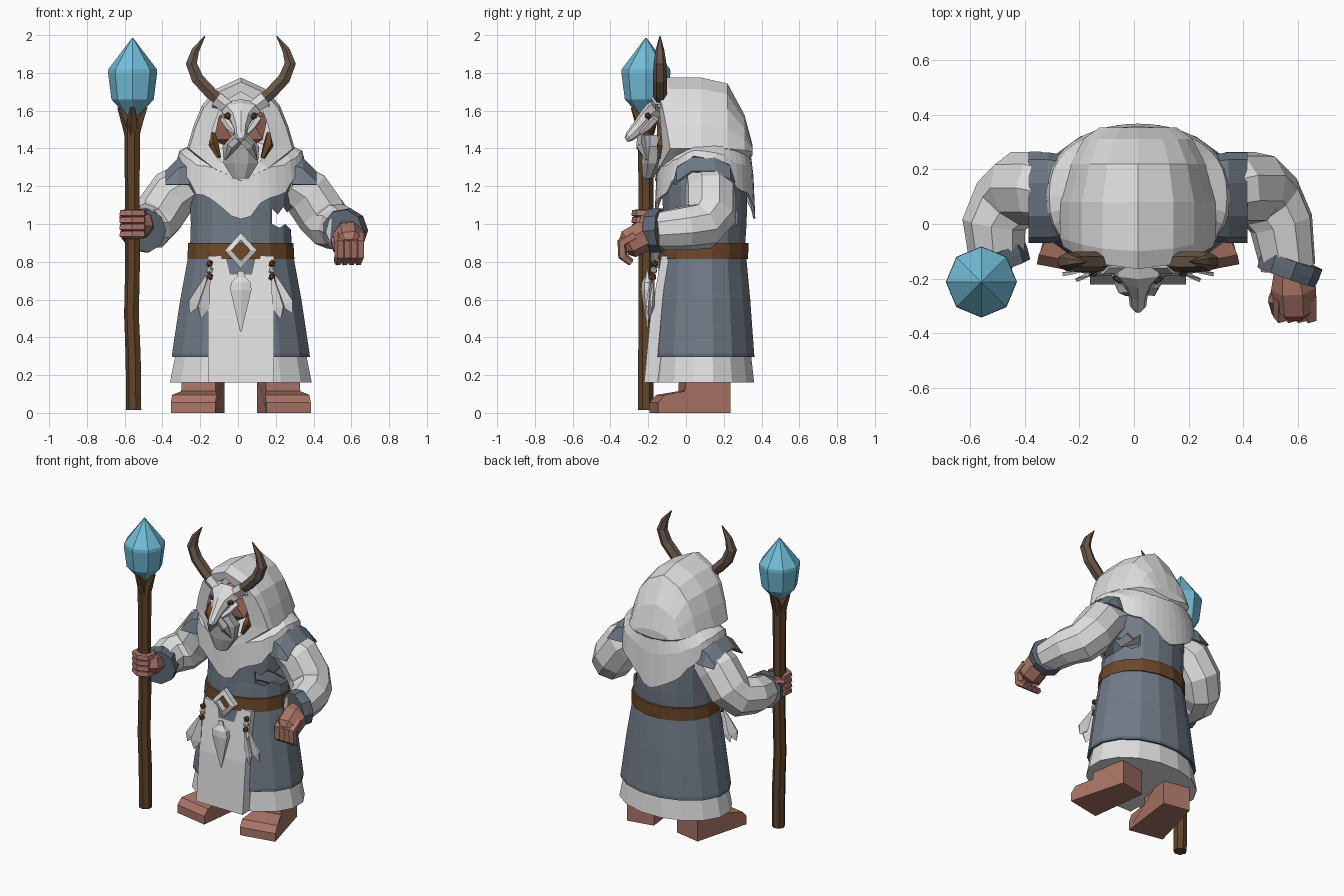
import bpy, bmesh, math, random
from mathutils import Vector, Matrix

random.seed(4)
cube = bpy.data.objects.get("Cube")
if cube:
    bpy.data.objects.remove(cube)

CX, CY = 0.015, 0.09          # body axis
SIDES = (("left", 1), ("right", -1))


def paint(name, *rgb):
    m = bpy.data.materials.new(name)
    m.use_nodes = True
    m.diffuse_color = (*rgb, 1)
    m.node_tree.nodes["Principled BSDF"].inputs["Base Color"].default_value = (*rgb, 1)
    return m


WHITE = paint("pale cloth", 0.74, 0.74, 0.75)
SLATE = paint("slate cloth", 0.165, 0.2, 0.245)
DARK = paint("dark slate trim", 0.115, 0.145, 0.18)
WOOD = paint("staff wood", 0.115, 0.058, 0.023)
LEATHER = paint("belt leather", 0.15, 0.064, 0.023)
SKIN = paint("skin", 0.4, 0.175, 0.135)
CRYSTAL = paint("blue crystal", 0.17, 0.52, 0.7)
HORN = paint("horn", 0.14, 0.095, 0.065)
BONE = paint("bone", 0.74, 0.74, 0.74)
GREY = paint("grey beard", 0.38, 0.38, 0.39)


def finish(name, bm, *mats):
    bmesh.ops.recalc_face_normals(bm, faces=bm.faces[:])
    me = bpy.data.meshes.new(name)
    bm.to_mesh(me)
    bm.free()
    for m in mats:
        me.materials.append(m)
    ob = bpy.data.objects.new(name, me)
    bpy.context.collection.objects.link(ob)
    return ob


def loft(name, rings, *mats, caps=True, closed=True, band=None):
    """Skin a list of equal point rings; band(i) picks a material per strip."""
    bm = bmesh.new()
    vs = [[bm.verts.new(p) for p in r] for r in rings]
    n = len(rings[0])
    for i in range(len(vs) - 1):
        for j in range(n if closed else n - 1):
            k = (j + 1) % n
            f = bm.faces.new((vs[i][j], vs[i][k], vs[i + 1][k], vs[i + 1][j]))
            f.material_index = band(i) if band else 0
    if caps:
        bm.faces.new(vs[0])
        bm.faces.new(vs[-1])
    return finish(name, bm, *mats)


def oval(z, rx, ry, cx=CX, cy=CY, n=16, phase=0.5):
    return [(cx + rx * math.cos(a), cy + ry * math.sin(a), z)
            for a in (2 * math.pi * (i + phase) / n for i in range(n))]


def tube(name, path, radii, mat, n=6, flat=1.0):
    pts = [Vector(p) for p in path]
    rings, d, q = [], Vector((0, 0, 1)), Matrix.Identity(3)
    for i, p in enumerate(pts):
        new = (pts[min(i + 1, len(pts) - 1)] - pts[max(i - 1, 0)]).normalized()
        q = d.rotation_difference(new).to_matrix() @ q
        d = new
        rings.append([p + q @ Vector((math.cos(a), flat * math.sin(a), 0)) * radii[i]
                      for a in (2 * math.pi * (k + 0.5) / n for k in range(n))])
    return loft(name, rings, mat)


def ball(name, loc, size, mat):
    bm = bmesh.new()
    bmesh.ops.create_icosphere(bm, subdivisions=1, radius=1,
                               matrix=Matrix.Translation(loc) @ Matrix.Diagonal((*size, 1)))
    return finish(name, bm, mat)


def thicken(ob, t):
    m = ob.modifiers.new("thickness", "SOLIDIFY")
    m.thickness, m.offset = t, -1


# robe
loft("under_robe_hem", [oval(0.16, 0.383, 0.276), oval(0.33, 0.348, 0.257)], WHITE)
loft("skirt", [oval(0.3, 0.345, 0.25), oval(0.295, 0.373, 0.278), oval(0.315, 0.371, 0.276),
               oval(0.6, 0.327, 0.255), oval(0.84, 0.282, 0.232)],
     SLATE, DARK, caps=False, band=lambda i: 1 if i < 2 else 0)
torso = loft("torso", [oval(0.82, 0.276, 0.222), oval(1.0, 0.27, 0.225, cy=0.1),
                       oval(1.2, 0.275, 0.23, cy=0.1), oval(1.36, 0.25, 0.2, cy=0.1)],
             SLATE, caps=False)
thicken(torso, 0.012)

# ragged tear in the robe's left side
edge = [(0.18, 1.0), (0.18, 1.08), (0.21, 1.05), (0.24, 1.09), (0.26, 1.06), (0.28, 1.09),
        (0.33, 1.06), (0.33, 0.97), (0.28, 0.97), (0.25, 1.0), (0.22, 0.98)]
cutter = loft("tear_cutter", [[(x, y, z) for x, z in edge] for y in (-0.3, 0.5)], SLATE)
cutter.hide_render = True
cutter.hide_set(True)
cut = torso.modifiers.new("tear", "BOOLEAN")
cut.operation, cut.object, cut.solver = "DIFFERENCE", cutter, "EXACT"

# belt, buckle and front panel
loft("belt", [oval(0.815, 0.27, 0.21), oval(0.815, 0.289, 0.243), oval(0.9, 0.284, 0.241, cy=0.095),
              oval(0.9, 0.26, 0.2, cy=0.095)], LEATHER, caps=False)
loft("front_panel", [[(CX + s * 0.175, y, z) for s, y in ((-1, -0.08), (-1, f), (1, f), (1, -0.08))]
                     for z, f in ((0.16, -0.222), (0.5, -0.19), (0.83, -0.13))], WHITE)
loft("buckle", [[(CX + r * x, y, 0.86 + r * z) for x, z in ((1, 0), (0, 1.1), (-1, 0), (0, -1.1))]
                for r, y in ((0.05, -0.145), (0.05, -0.185), (0.085, -0.175), (0.085, -0.14), (0.05, -0.145))],
     BONE, caps=False)
loft("pendant", [oval(z, r, r * 0.5, cy=-0.205, n=6) for z, r in
                 ((0.43, 0.004), (0.65, 0.065), (0.69, 0.06), (0.72, 0.025), (0.75, 0.018))], BONE)

# feather tassels
for side, s in SIDES:
    x = CX + s * 0.165
    for i, (z, m) in enumerate(((0.79, LEATHER), (0.755, BONE), (0.72, LEATHER))):
        ball(f"{side}_bead_{i}", (x, -0.165 - 0.005 * i, z), (0.02, 0.02, 0.022), m)
    for i, (dx, end) in enumerate(((0.045, 0.5), (0.09, 0.53))):
        x0 = CX + s * (0.165 + 0.015 * i)
        top = Vector((x0, -0.185 + 0.015 * i, 0.73))
        tip = Vector((x0 + s * dx, -0.195 + 0.015 * i, end))
        tube(f"{side}_feather_{i}", [top.lerp(tip, t) for t in (0, 0.35, 0.75, 1)],
             (0.006, 0.026, 0.046, 0.004), WHITE, n=4, flat=0.22)

# ragged mantle: the hem drops to a point at front and back
N = 40
top, mid, low = [], [], []
for i in range(N):
    a = 2 * math.pi * i / N
    c, s = math.cos(a), math.sin(a)
    s = math.copysign(abs(s) ** 0.8, s)
    z = 1.03 + 0.205 * abs(c) + 0.13 * abs(c) ** 10 + random.uniform(-0.026, 0.02)
    low.append((CX + 0.335 * c, 0.1 + 0.267 * s, z))
    mid.append((CX + 0.325 * c, 0.1 + 0.257 * s, z + (1.41 - z) * 0.6))
    top.append((CX + 0.24 * c, 0.1 + (0.235 if s > 0 else 0.15) * s, 1.43))
thicken(loft("mantle", [top, mid, low], WHITE, caps=False), 0.012)

# arms, cuffs and shoulder caps
arch = ((-0.07, 1.22), (-0.05, 1.31), (0.03, 1.365), (0.15, 1.365), (0.235, 1.32), (0.262, 1.23))
for side, s in SIDES:
    def px(x, y, z):
        return (CX + s * x, y, z)
    wrist = (0.55, -0.16, 0.965) if s > 0 else (0.515, -0.135, 0.965)
    arm = [px(0.26, 0.11, 1.22), px(0.35, 0.13, 1.165), px(0.43, 0.13, 1.05), px(0.48, 0.085, 0.99),
           px(0.525, 0.0, 0.98), px(*wrist)]
    tube(f"{side}_sleeve", arm, (0.12, 0.137, 0.138, 0.13, 0.119, 0.102), WHITE, n=9)
    w, d = Vector(arm[-1]), Vector((-0.33 * s, -0.94, -0.05))
    tube(f"{side}_cuff", [w - d * 0.035, w, w + d * 0.035], (0.119, 0.119, 0.115), DARK, n=9)
    cap = loft(f"{side}_shoulder_cap",
               [[px(x, 0.09 + (y - 0.09) * g, z - (drop if 0 < k < 5 else 0.01))
                 for k, (y, z) in enumerate(arch)]
                for x, g, drop in ((0.27, 0.95, 0), (0.33, 1, 0.015), (0.4, 1.0, 0.085))],
               SLATE, caps=False, closed=False)
    thicken(cap, 0.012)

# left hand, a loose hanging fist
tube("left_palm", [(0.575, -0.14, 0.965), (0.585, -0.23, 0.935), (0.59, -0.305, 0.895), (0.59, -0.33, 0.88)],
     (0.06, 0.085, 0.08, 0.05), SKIN, n=7)
for i in range(4):
    x = 0.537 + 0.036 * i
    tube(f"left_finger_{i}", [(x, -0.27, 0.94), (x, -0.34, 0.9), (x, -0.335, 0.83), (x - 0.01, -0.29, 0.795)],
         (0.028, 0.028, 0.027, 0.02), SKIN, n=5)
tube("left_thumb", [(0.55, -0.21, 0.93), (0.515, -0.28, 0.91), (0.52, -0.325, 0.86)], (0.032, 0.03, 0.018), SKIN, n=5)

# right hand, gripping the staff
tube("right_palm", [(-0.5, -0.12, 0.985), (-0.52, -0.19, 1.0), (-0.54, -0.215, 1.0)], (0.06, 0.078, 0.065), SKIN, n=7)
for i in range(4):
    z = 0.945 + 0.037 * i
    tube(f"right_finger_{i}", [(-0.5, -0.19, z), (-0.51, -0.25, z), (-0.56, -0.268, z), (-0.61, -0.24, z),
                               (-0.61, -0.18, z)], (0.022, 0.024, 0.024, 0.023, 0.018), SKIN, n=5)
tube("right_thumb", [(-0.53, -0.15, 1.03), (-0.58, -0.15, 1.04), (-0.62, -0.18, 1.03)], (0.026, 0.025, 0.016), SKIN, n=5)

# feet
shape = ((0.22, 0), (0.22, 0.22), (-0.02, 0.22), (-0.025, 0.115), (-0.14, 0.095), (-0.175, 0.055), (-0.175, 0))
for side, s in SIDES:
    turn = Matrix.Translation((CX + s * 0.2, 0.1, 0)) @ Matrix.Rotation(s * math.radians(11), 4, "Z")
    loft(f"{side}_foot", [[turn @ Vector((e * (0.12 if y < -0.1 else 0.092), y - 0.1, z)) for y, z in shape]
                          for e in (-1, 1)], SKIN)

# hood with a deep face opening, its rim swept back at the sides
outer = ((0, 1.22), (0.15, 1.29), (0.285, 1.4), (0.25, 1.52), (0.205, 1.63), (0.13, 1.715), (0, 1.775))
inner = ((0, 1.26), (0.1, 1.33), (0.17, 1.42), (0.145, 1.52), (0.115, 1.6), (0.07, 1.66), (0, 1.7))


def hood_ring(half, y, sx=1, sz=1, sweep=0):
    loop = list(half) + [(-x, z) for x, z in half[-2:0:-1]]
    return [(CX + x * sx, y + sweep * x * x, 1.38 + (z - 1.38) * sz) for x, z in loop]


loft("hood", [hood_ring(inner, -0.04), hood_ring(inner, -0.155, sweep=1),
              hood_ring(outer, -0.165, 0.96, 0.94, 1), hood_ring(outer, -0.1, sweep=0.6),
              hood_ring(outer, 0.08), hood_ring(outer, 0.22, 0.87, 0.92),
              hood_ring(outer, 0.31, 0.7, 0.5), hood_ring(outer, 0.352, 0.5, 0.1)], WHITE)

# face and beard
ball("face", (CX, -0.06, 1.51), (0.16, 0.11, 0.14), SKIN)
loft("beard", [oval(z, rx, ry, cy=y, n=8) for z, rx, ry, y in
               ((1.24, 0.045, 0.03, -0.2), (1.32, 0.098, 0.06, -0.18),
                (1.41, 0.105, 0.07, -0.165), (1.47, 0.05, 0.05, -0.17))], GREY)
for side, s in SIDES:
    tube(f"{side}_moustache", [(CX, -0.235, 1.46), (CX + s * 0.05, -0.235, 1.41), (CX + s * 0.085, -0.21, 1.34)],
         (0.025, 0.03, 0.005), GREY, n=5)
    tube(f"{side}_hair_lock", [(CX + s * 0.15, -0.1, 1.48), (CX + s * 0.145, -0.13, 1.42), (CX + s * 0.115, -0.14, 1.35)],
         (0.015, 0.028, 0.012), LEATHER, n=5)

# animal skull mask
loft("skull_mask", [[(CX + w * math.cos(a), y - h * 0.7 * math.sin(a), z + h * math.sin(a))
                     for a in (math.pi * k / 4 for k in range(8))]
                    for y, z, w, h in ((-0.12, 1.62, 0.105, 0.04), (-0.17, 1.595, 0.105, 0.045),
                                       (-0.205, 1.56, 0.06, 0.042), (-0.255, 1.505, 0.036, 0.032),
                                       (-0.3, 1.462, 0.03, 0.022), (-0.318, 1.445, 0.012, 0.01))], BONE)
for side, s in SIDES:
    ball(f"{side}_eye_socket", (CX + s * 0.066, -0.198, 1.573), (0.026, 0.022, 0.02), WOOD)
    tube(f"{side}_skull_cheek", [(CX + s * 0.09, -0.16, 1.56), (CX + s * 0.06, -0.2, 1.515), (CX + s * 0.03, -0.24, 1.48)],
         (0.022, 0.02, 0.012), BONE, n=5)
    tube(f"{side}_horn_socket", [(CX + s * 0.06, -0.14, 1.61), (CX + s * 0.13, -0.14, 1.665)], (0.04, 0.043), BONE)
    tube(f"{side}_skull_ear", [(CX + s * 0.09, -0.13, 1.62), (CX + s * 0.15, -0.14, 1.63)], (0.022, 0.012), BONE, n=5)
    horn = ((0.1, 1.64), (0.16, 1.695), (0.23, 1.77), (0.262, 1.85), (0.24, 1.92), (0.19, 1.995))
    tube(f"{side}_horn", [(CX + s * x, -0.138, z) for x, z in horn], (0.032, 0.037, 0.037, 0.034, 0.023, 0.003), HORN)

# staff with a forked head and crystal
SX, SY = -0.558, -0.212
tube("staff", [(SX + 0.008, SY, 0.015), (SX + 0.005, SY, 0.3), (SX - 0.004, SY, 0.52), (SX + 0.002, SY, 0.8),
               (SX, SY, 1.2), (SX, SY, 1.54)], (0.042, 0.042, 0.041, 0.041, 0.041, 0.045), WOOD, n=7)
for i in range(4):
    c, s = math.cos(i * math.pi / 2), math.sin(i * math.pi / 2)
    tube(f"staff_prong_{i}", [(SX + r * c, SY + r * s, z) for r, z in ((0.015, 1.48), (0.035, 1.55), (0.07, 1.62))],
         (0.03, 0.028, 0.012), WOOD, n=5)
loft("crystal", [oval(z, r, r, SX, SY, 8, 0) for z, r in
                 ((1.575, 0.035), (1.66, 0.112), (1.8, 0.13), (1.82, 0.128), (1.985, 0.003))], CRYSTAL)
